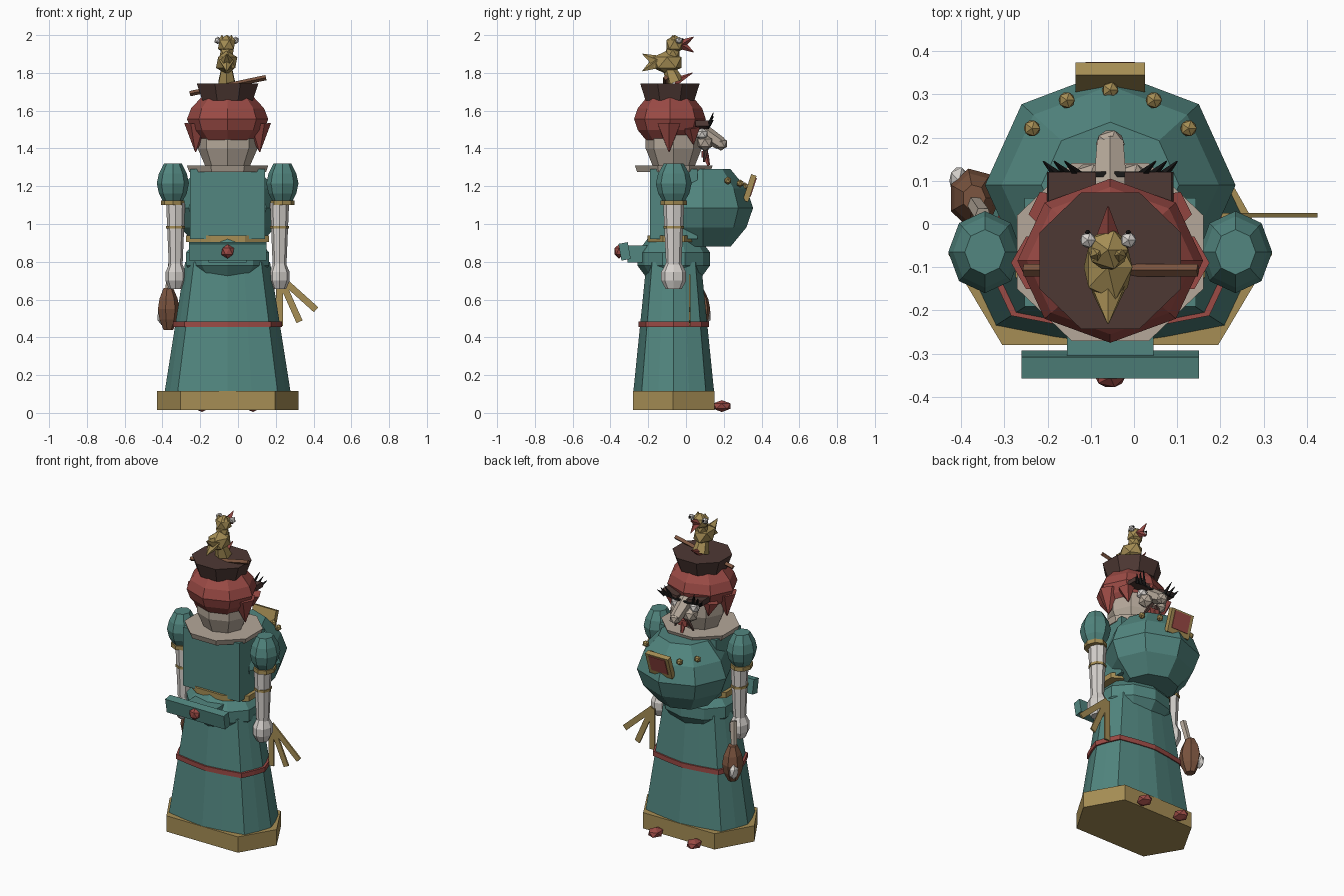
import bpy, bmesh, math
from mathutils import Vector, Matrix

if "Cube" in bpy.data.objects:
    bpy.data.objects.remove(bpy.data.objects["Cube"])

# The body's upright axis, and the left and right signs
CX, CY = -.055, -.065
SIDES = {"left": 1, "right": -1}


def material(name, red, green, blue):
    colour = (red, green, blue, 1)
    made = bpy.data.materials.new(name)
    made.use_nodes = True
    made.diffuse_color = colour
    made.node_tree.nodes["Principled BSDF"].inputs["Base Color"].default_value = colour
    return made


TEAL = material("teal cloth", .084, .24, .215)
GOLD = material("old gold", .38, .27, .09)
RED = material("brick red", .33, .07, .06)
DARK = material("dark brown", .076, .04, .034)
BROWN = material("leather brown", .2, .09, .05)
BEIGE = material("beige", .46, .39, .32)
WHITE = material("off white", .68, .65, .62)
BLACK = material("black", .01, .01, .01)


def finish(name, bm, mat):
    bmesh.ops.recalc_face_normals(bm, faces=bm.faces)
    mesh = bpy.data.meshes.new(name)
    bm.to_mesh(mesh)
    bm.free()
    mesh.materials.append(mat)
    bpy.context.collection.objects.link(bpy.data.objects.new(name, mesh))


def loft(name, mat, rings, x, y, sides, turn, square, pleat):
    """Join rings of (height, x radius, y radius) and cap both ends."""
    bm = bmesh.new()
    loops = []
    for z, wide, deep in rings:
        loop = []
        for i in range(sides):
            angle = math.tau * (i + turn) / sides
            c, s = math.cos(angle), math.sin(angle)
            reach = (abs(c) ** square + abs(s) ** square) ** (-1 / square)
            reach *= 1 - pleat * (i % 2)
            loop.append(bm.verts.new((x + wide * reach * c, y + deep * reach * s, z)))
        loops.append(loop)
    for low, high in zip(loops, loops[1:]):
        for i in range(sides):
            j = (i + 1) % sides
            bm.faces.new((low[i], low[j], high[j], high[i]))
    bm.faces.new(loops[0])
    bm.faces.new(loops[-1])
    finish(name, bm, mat)


def barrel(name, mat, low, high, wide, deep, x=CX, y=CY, ends=.6, rows=4, sides=8, turn=0, square=2):
    """A solid that swells evenly between its two ends."""
    rings = []
    for i in range(rows):
        t = i / (rows - 1)
        swell = ends + (1 - ends) * math.sin(math.pi * t)
        rings.append((low + (high - low) * t, wide * swell, deep * swell))
    loft(name, mat, rings, x, y, sides, turn, square, 0)


def taper(name, mat, low, high, wide, deep, top=1, x=CX, y=CY, sides=8, turn=0, square=2, pleat=0):
    """A straight-sided solid whose upper end is scaled by top."""
    rings = [(low, wide, deep), (high, wide * top, deep * top)]
    loft(name, mat, rings, x, y, sides, turn, square, pleat)


def block(name, mat, centre, size, tilt=0, axis="X"):
    bm = bmesh.new()
    place = Matrix.Translation(centre) @ Matrix.Rotation(math.radians(tilt), 4, axis)
    bmesh.ops.create_cube(bm, size=1, matrix=place @ Matrix.Diagonal((*size, 1)))
    finish(name, bm, mat)


def gem(name, mat, centre, radius, stretch=(1, 1, 1)):
    bm = bmesh.new()
    place = Matrix.Translation(centre) @ Matrix.Diagonal((*stretch, 1))
    bmesh.ops.create_icosphere(bm, subdivisions=1, radius=radius, matrix=place)
    finish(name, bm, mat)


def spike(name, mat, start, end, thick, tip=.002, sides=5):
    start, end = Vector(start), Vector(end)
    along = end - start
    place = Matrix.Translation((start + end) / 2) @ along.to_track_quat("Z", "Y").to_matrix().to_4x4()
    bm = bmesh.new()
    bmesh.ops.create_cone(bm, cap_ends=True, segments=sides, radius1=thick, radius2=tip,
                          depth=along.length, matrix=place)
    finish(name, bm, mat)


# Six-sided plinth, one half mirrored to the other
half = [(.25, -.28), (.375, -.07), (.25, .15)]
outline = half + [(-x, y) for x, y in reversed(half)]
bm = bmesh.new()
floor = bm.faces.new([bm.verts.new((CX + x, y, .015)) for x, y in outline])
raised = bmesh.ops.extrude_face_region(bm, geom=[floor])["geom"]
bmesh.ops.translate(bm, vec=(0, 0, .1), verts=[v for v in raised if isinstance(v, bmesh.types.BMVert)])
finish("base", bm, GOLD)

# Pleated skirt, and a band that follows its slope
foot, waist, skirt_wide, skirt_deep, narrowing = .1, .8, .335, .215, .67
cloth = dict(sides=16, square=3, pleat=.06)
taper("skirt", TEAL, foot, waist, skirt_wide, skirt_deep, narrowing, **cloth)
band = .455
slope = 1.03 - (1 - narrowing) * (band - foot) / (waist - foot)
taper("skirt_band", RED, band, band + .03, skirt_wide * slope, skirt_deep * slope, **cloth)

# Hip flounce, sash and belt
barrel("hip_flounce", TEAL, .71, .92, .24, .2, ends=.7, sides=10, turn=.5)
block("sash_knot", TEAL, (CX, -.25, .84), (.2, .12, .09))
block("sash_bar", TEAL, (CX, -.325, .855), (.41, .05, .09), tilt=10)
gem("sash_gem", RED, (CX, -.355, .855), .038, stretch=(1, .7, 1))
taper("belt", GOLD, .905, .94, .22, .14, turn=.5, square=6)

# Torso and the great belly
taper("torso", TEAL, .92, 1.29, .205, .13, sides=4, turn=.5, square=20)
barrel("belly", TEAL, .88, 1.29, .29, .265, y=.09, ends=.55, rows=5)

# Chest plaque and an arc of beads
block("plaque_frame", GOLD, (CX, .337, 1.19), (.16, .03, .145), tilt=-18)
block("plaque_panel", RED, (CX, .354, 1.195), (.115, .01, .105), tilt=-18)
for step in range(-2, 3):
    angle = math.radians(26 * step)
    spot = Vector((CX + .23 * math.sin(angle), .08 + .23 * math.cos(angle), 1.2 + abs(step) * .015))
    gem("bead", GOLD, spot, .021)

# Collar, head, hair and hat
head = dict(y=-.085)
taper("collar", BEIGE, 1.275, 1.31, .22, .21, top=1.06, turn=.5)
barrel("head", BEIGE, 1.3, 1.6, .165, .155, ends=.7)
barrel("hair", RED, 1.44, 1.67, .215, .19, ends=.65, rows=5, **head)
taper("hat", DARK, 1.655, 1.745, .145, .14, top=1.22, turn=.5, **head)
spike("hair_stick", BROWN, (-.255, -.107, 1.69), (.148, -.107, 1.775), .014, tip=.014, sides=4)

# Nose, lips and tongue
bridge, nostril, mouth = [Vector((CX, y, z)) for y, z in ((.07, 1.5), (.185, 1.425), (.1, 1.37))]
spike("nose", BEIGE, bridge, nostril, .045, tip=.035, sides=6)
gem("nose_tip", BEIGE, nostril, .037)
block("lips", RED, mouth, (.06, .035, .035))
spike("tongue", RED, mouth, mouth + Vector((0, .02, -.06)), .02, tip=.008)

# Everything paired
for label, side in SIDES.items():
    def paired(across, y, z):
        return Vector((CX + side * across, y, z))

    # Hair lobes and face
    spike(label + "_hair_lobe", RED, paired(.16, -.09, 1.53), paired(.17, -.09, 1.38), .07, sides=6)
    spike(label + "_hair_point", RED, paired(.14, .03, 1.51), paired(.13, .04, 1.42), .05)
    gem(label + "_eye", WHITE, paired(.065, .085, 1.475), .034)
    gem(label + "_cheek", BEIGE, paired(.05, .1, 1.43), .045)
    block(label + "_brow", DARK, paired(.09, .085, 1.525), (.11, .07, .03), tilt=side * -8, axis="Y")
    lid = paired(.075, .115, 1.515)
    block(label + "_lash_bar", BLACK, lid, (.13, .012, .012), tilt=side * -6, axis="Y")
    for step in range(3):
        root = lid + Vector((side * .025 * step, 0, 0))
        spike(label + "_lash", BLACK, root, root + Vector((side * .03, .03, .075 - .02 * step)), .012)
    spike(label + "_moustache", DARK, paired(.015, .11, 1.42), paired(.065, .095, 1.33), .018, tip=.006)

    # Puffed sleeve, arm and hand
    shoulder, arm = dict(x=CX + side * .29), dict(x=CX + side * .275)
    barrel(label + "_sleeve", TEAL, 1.11, 1.32, .085, .095, ends=.55, rows=5, **shoulder)
    taper(label + "_cuff", GOLD, 1.1, 1.125, .063, .07, **shoulder)
    taper(label + "_arm", WHITE, .77, 1.11, .036, .04, top=1.4, **arm)
    taper(label + "_bracelet", GOLD, .975, .99, .05, .054, **arm)
    barrel(label + "_hand", WHITE, .655, .79, .057, .07, **arm)
    gem(label + "_shoe", RED, paired(.135, .19, .036), .045, stretch=(1, 1.2, .7))

# Bird on the hat: perch, body, neck and head
perch, body, neck, crown = [Vector((-.06, y, z)) for y, z in
                            ((-.06, 1.75), (-.1, 1.855), (-.07, 1.905), (-.06, 1.95))]
spike("bird_feet", GOLD, perch, body, .05, tip=.025, sides=6)
spike("hat_plume", RED, perch, perch + Vector((0, .095, .05)), .025)
gem("bird_body", GOLD, body, .063, stretch=(1, 1.4, 1))
gem("bird_neck", GOLD, neck, .042)
gem("bird_head", GOLD, crown, .052)
for label, side in SIDES.items():
    tail = body - Vector((0, .05, 0))
    spike("bird_tail_fork", GOLD, tail, tail + Vector((0, -.08, side * .045)), .04)
    beak = crown + Vector((0, .035, 0))
    spike("bird_beak_half", RED, beak, beak + Vector((0, .065, side * .04)), .026, sides=4)
    eye = crown + Vector((side * .047, .023, .022))
    gem("bird_eye_" + label, WHITE, eye, .02)
    gem("bird_pupil_" + label, BLACK, eye + Vector((0, .017, .006)), .007)
    tuft = crown + Vector((side * .025, -.01, .025))
    spike("bird_tuft_" + label, GOLD, tuft, tuft + Vector((0, 0, .025)), .018)

# Gourd bag hanging from the right hand
gourd = Vector((-.37, .06, .55))
barrel("gourd", BROWN, .44, .66, .06, .07, x=gourd.x, y=gourd.y, ends=.45, rows=5, sides=7)
spike("gourd_neck", BEIGE, gourd + Vector((0, -.01, .09)), gourd + Vector((.02, -.04, .24)), .018, tip=.02)
gem("gourd_patch", WHITE, gourd + Vector((-.035, .04, -.035)), .036, stretch=(.7, 1, 1.4))

# Fan of flat slats spreading from the left hand
for step in range(3):
    spread = math.radians(24 * step)
    pivot = Vector((.22, .02, .72))
    middle = pivot + Vector((math.sin(spread), 0, -math.cos(spread))) * .13
    block("fan_slat", GOLD, middle, (.035, .01, .26), tilt=-24 * step, axis="Y")
